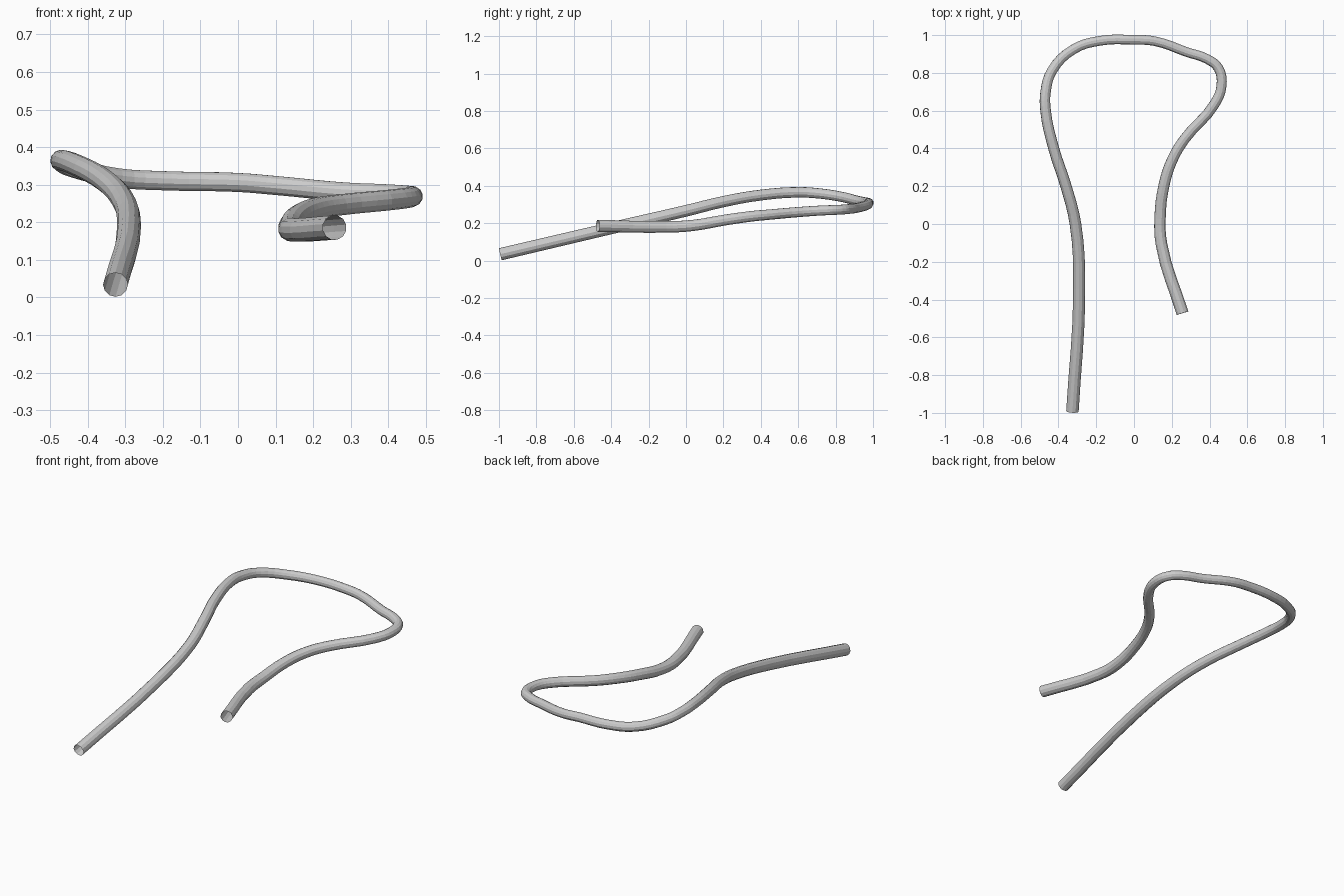
import bpy

# Remove the default cube
cube = bpy.data.objects.get("Cube")
if cube:
    bpy.data.objects.remove(cube)

END_RADIUS = .033
MIDDLE_RADIUS = .026


def make_material(name, colour):
    material = bpy.data.materials.new(name)
    material.use_nodes = True
    material.diffuse_color = colour
    material.node_tree.nodes["Principled BSDF"].inputs["Base Color"].default_value = colour
    return material


def bent_tube(name, path, material):
    """Sweep an open tube along a smooth path, thinner towards its middle."""
    curve = bpy.data.curves.new(name + "_path", "CURVE")
    curve.dimensions = "3D"
    curve.bevel_depth = 1
    curve.bevel_resolution = 4
    curve.resolution_u = 4
    curve.use_fill_caps = False
    spline = curve.splines.new("BEZIER")
    spline.bezier_points.add(len(path) - 1)
    spline.use_smooth = False
    last = len(path) - 1
    for i, (point, position) in enumerate(zip(spline.bezier_points, path)):
        point.co = position
        point.handle_left_type = point.handle_right_type = "AUTO"
        from_middle = abs(i / last - .5) * 2
        point.radius = MIDDLE_RADIUS + (END_RADIUS - MIDDLE_RADIUS) * from_middle ** 2
    helper = bpy.data.objects.new(name + "_path", curve)
    bpy.context.collection.objects.link(helper)

    # Turn the swept curve into a plain mesh
    depsgraph = bpy.context.evaluated_depsgraph_get()
    mesh = bpy.data.meshes.new_from_object(helper.evaluated_get(depsgraph))
    bpy.data.objects.remove(helper)
    mesh.materials.clear()
    mesh.materials.append(material)
    tube = bpy.data.objects.new(name, mesh)
    bpy.context.collection.objects.link(tube)
    return tube


# Long right arm, curved back, then the short left arm
right_arm = [
    (-.326, -.992, .034), (-.29, -.34, .187), (-.31, 0, .266), (-.36, .2, .315),
    (-.425, .4, .35), (-.468, .6, .365), (-.468, .7, .36), (-.435, .81, .345),
]
back_bend = [
    (-.32, .925, .318), (-.18, .97, .31), (0, .975, .306), (.11, .968, .297),
    (.28, .91, .281), (.39, .872, .276), (.447, .825, .272),
]
left_arm = [
    (.463, .73, .268), (.427, .636, .262), (.268, .45, .246), (.205, .345, .236),
    (.16, .21, .217), (.138, .03, .187), (.146, -.11, .18), (.257, -.472, .186),
]

grey = make_material("plain_grey", (.6, .6, .6, 1))
bent_tube("bent_tube", right_arm + back_bend + left_arm, grey)
